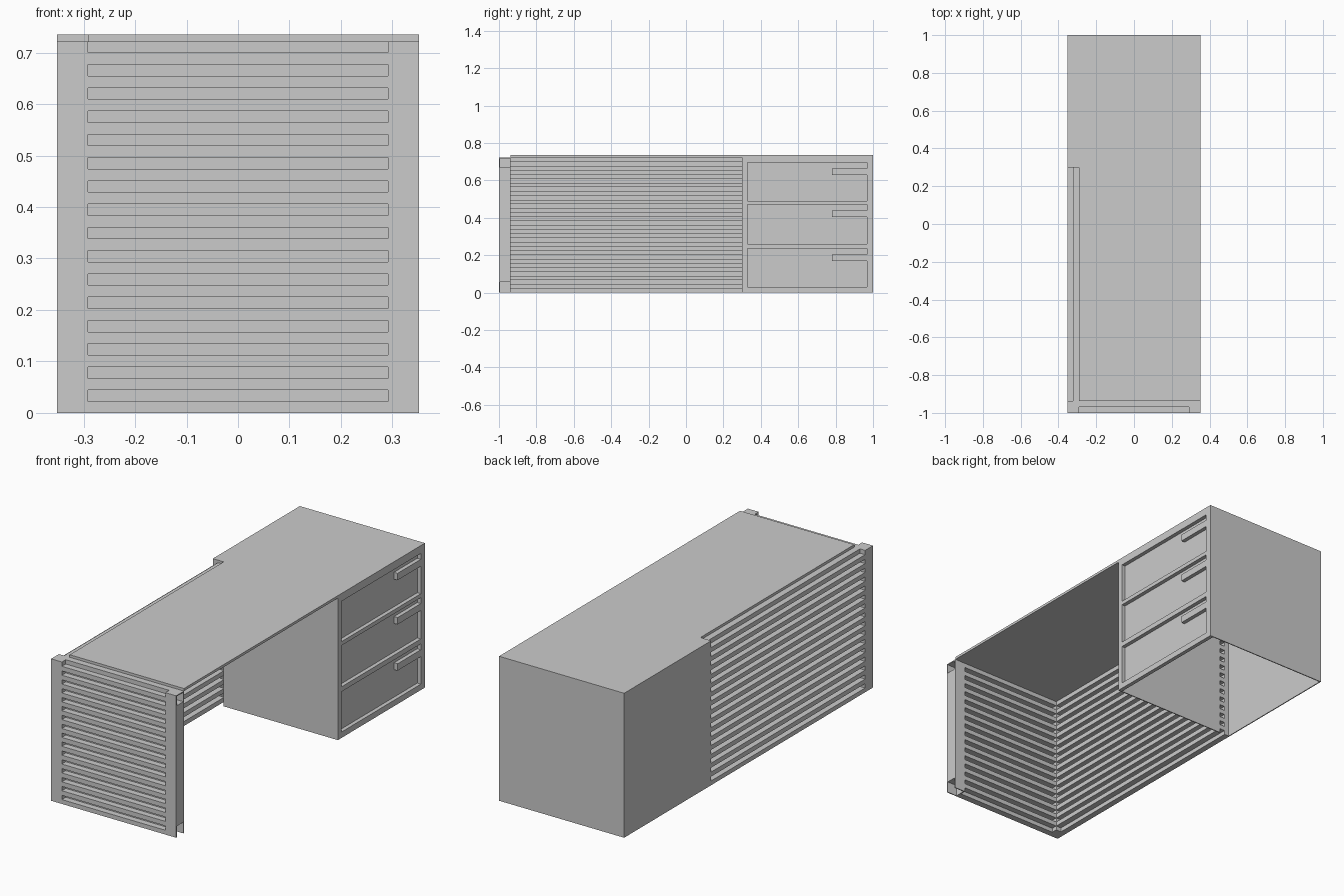
import bpy
import bmesh

cube = bpy.data.objects.get("Cube")
if cube:
    bpy.data.objects.remove(cube, do_unlink=True)

grey = bpy.data.materials.new("plain grey")
grey.use_nodes = True
COLOUR = (0.6, 0.6, 0.6, 1)
grey.diffuse_color = COLOUR
grey.node_tree.nodes["Principled BSDF"].inputs["Base Color"].default_value = COLOUR


def boxes(name, spans):
    """One object from boxes given as (x0, x1, y0, y1, z0, z1)."""
    bm = bmesh.new()
    for x0, x1, y0, y1, z0, z1 in spans:
        verts = bmesh.ops.create_cube(bm, size=1)["verts"]
        for v in verts:
            v.co.x = x1 if v.co.x > 0 else x0
            v.co.y = y1 if v.co.y > 0 else y0
            v.co.z = z1 if v.co.z > 0 else z0
    mesh = bpy.data.meshes.new(name)
    bm.to_mesh(mesh)
    bm.free()
    mesh.materials.append(grey)
    obj = bpy.data.objects.new(name, mesh)
    bpy.context.collection.objects.link(obj)
    return obj


X, Y = 0.352, 1.0            # half width, half length
TOP, UNDER = 0.735, 0.722    # table top surfaces
PANEL = -0.937               # inner face of the end panel
CAB = 0.3                    # knee-hole side of the cabinet
IN, MID = 0.291, 0.321       # slat layers, measured from the centre
WALL = 0.005

# Table top
boxes("table_top", [(-IN, X, PANEL, CAB, UNDER, TOP)])

# Cabinet shell, open underneath
boxes("cabinet_top", [(-X, X, CAB, Y, UNDER, TOP)])
boxes("cabinet_back", [(-X, -X + WALL, CAB, Y, 0, UNDER)])
boxes("cabinet_end", [(-X, X, Y - WALL, Y, 0, UNDER)])
boxes("cabinet_side", [(-IN, X, CAB, CAB + WALL, 0, UNDER),
                       (-X, -MID, CAB, CAB + WALL, 0, UNDER)])

# Drawer front frame with recessed drawers and handles
DEPTH = 0.02
FACE = X - DEPTH
Y0, Y1 = 0.328, 0.967
drawers = [(0.03, 0.235), (0.26, 0.47), (0.49, 0.695)]
rails = [0] + [z for d in drawers for z in d] + [UNDER]
frame = [(FACE, X, CAB, Y0, 0, UNDER), (FACE, X, Y1, Y, 0, UNDER)]
frame += [(FACE, X, Y0, Y1, a, b) for a, b in zip(rails[::2], rails[1::2])]
boxes("drawer_frame", frame)
for i, (low, high) in enumerate(drawers):
    boxes(f"drawer_{i + 1}", [(FACE - WALL, FACE, Y0, Y1, low, high)])
    boxes(f"drawer_handle_{i + 1}",
          [(FACE, X, 0.78, Y1, high - 0.065, high - 0.03)])

# Slat heights: inner layer fills the gaps of the outer layer
PITCH, HEIGHT = 0.0452, 0.022
inner = [(HEIGHT + i * PITCH, HEIGHT + i * PITCH + HEIGHT) for i in range(16)]
outer = [(0, HEIGHT)] + [(a[1], b[0]) for a, b in zip(inner, inner[1:])]
LAP = 0.0005
boxes("end_outer_slats", [(-IN, IN, -Y, PANEL - 0.03, a, b) for a, b in outer])
boxes("end_inner_slats", [(-IN, IN, PANEL - 0.032, PANEL, a - LAP, min(b + LAP, UNDER))
                          for a, b in inner])
boxes("back_outer_slats", [(-X, -MID, PANEL, CAB, a, b) for a, b in outer])
boxes("back_inner_slats", [(-MID - 0.002, -IN, PANEL, CAB + WALL, a - LAP, min(b + LAP, UNDER))
                           for a, b in inner])

# Corner post and open-ended post with sockets at foot and head
boxes("back_post", [(-X, -IN, -Y, PANEL, 0, UNDER)])
FOOT, HEAD = 0.057, 0.67
boxes("front_post", [
    (IN, X, -Y, PANEL, FOOT, HEAD),
    (IN, X, -Y, -Y + WALL, 0, UNDER),
    (IN, X, PANEL - WALL, PANEL, 0, UNDER),
    (IN, IN + WALL, -Y, PANEL, 0, UNDER),
    (IN, X, -Y, PANEL, UNDER - WALL, UNDER),
])
